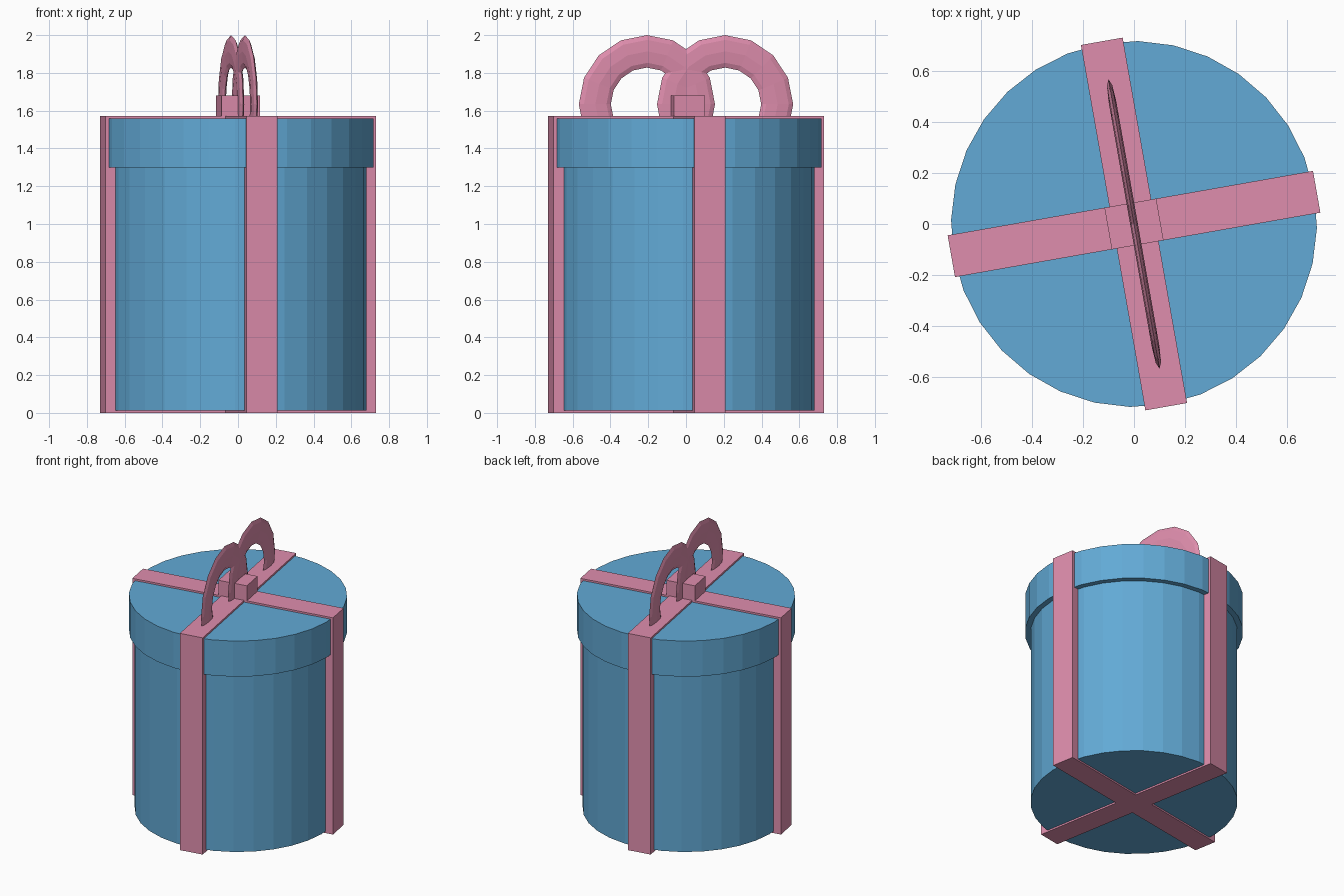
import bpy, bmesh, math
from mathutils import Matrix, Vector

if "Cube" in bpy.data.objects:
    bpy.data.objects.remove(bpy.data.objects["Cube"])

TURN = math.radians(10)          # the whole gift is turned slightly
ROT = Matrix.Rotation(TURN, 4, 'Z')


def material(name, rgb):
    m = bpy.data.materials.new(name)
    m.diffuse_color = (*rgb, 1)
    m.use_nodes = True
    m.node_tree.nodes["Principled BSDF"].inputs["Base Color"].default_value = m.diffuse_color
    return m


BLUE = material("box blue", (0.122, 0.40, 0.67))
PINK = material("ribbon pink", (0.74, 0.27, 0.42))


def finish(name, bm, mat):
    bmesh.ops.recalc_face_normals(bm, faces=bm.faces)
    bm.transform(ROT)
    me = bpy.data.meshes.new(name)
    bm.to_mesh(me)
    bm.free()
    me.materials.append(mat)
    ob = bpy.data.objects.new(name, me)
    bpy.context.collection.objects.link(ob)
    return ob


def prism(name, outline, z0, z1, mat):
    """Extrude a flat outline from z0 to z1."""
    bm = bmesh.new()
    face = bm.faces.new([bm.verts.new((x, y, z0)) for x, y in outline])
    top = bmesh.ops.extrude_face_region(bm, geom=[face])["geom"]
    verts = [v for v in top if isinstance(v, bmesh.types.BMVert)]
    bmesh.ops.translate(bm, verts=verts, vec=(0, 0, z1 - z0))
    return finish(name, bm, mat)


def circle(r, n=32):
    return [(r * math.cos(math.tau * i / n), r * math.sin(math.tau * i / n))
            for i in range(n)]


def flat_ring(name, y, z, major, minor, half_thick, mat, n=16, k=8):
    """Thin torus standing in the YZ plane, squashed along X."""
    bm = bmesh.new()
    rings = []
    for i in range(n):
        a = math.tau * i / n
        ring = []
        for j in range(k):
            b = math.tau * j / k
            r = major + minor * math.cos(b)
            ring.append(bm.verts.new((half_thick * math.sin(b),
                                      y + r * math.cos(a), z + r * math.sin(a))))
        rings.append(ring)
    for i in range(n):
        p, q = rings[i], rings[(i + 1) % n]
        for j in range(k):
            bm.faces.new((p[j], p[(j + 1) % k], q[(j + 1) % k], q[j]))
    return finish(name, bm, mat)


# Round box and its wider lid
prism("box_body", circle(0.68), 0.012, 1.30, BLUE)
prism("box_lid", circle(0.717), 1.30, 1.558, BLUE)

# Crossed ribbon wrapping the box: one plus-shaped prism
L, W = 0.727, 0.083
arm = [(L, -W), (L, W), (W, W)]
plus = [(Matrix.Rotation(math.pi / 2 * k, 2) @ Vector(p))[:]
        for k in range(4) for p in arm]
prism("ribbon_cross", plus, 0.0, 1.571, PINK)

# Knot and two bow loops
kx, ky = 0.103, 0.083
prism("bow_knot", [(-kx, -ky), (kx, -ky), (kx, ky), (-kx, ky)], 1.50, 1.68, PINK)
for side, s in (("front", -1), ("back", 1)):
    flat_ring(f"bow_loop_{side}", s * 0.21, 1.634, 0.28, 0.086, 0.015, PINK)
